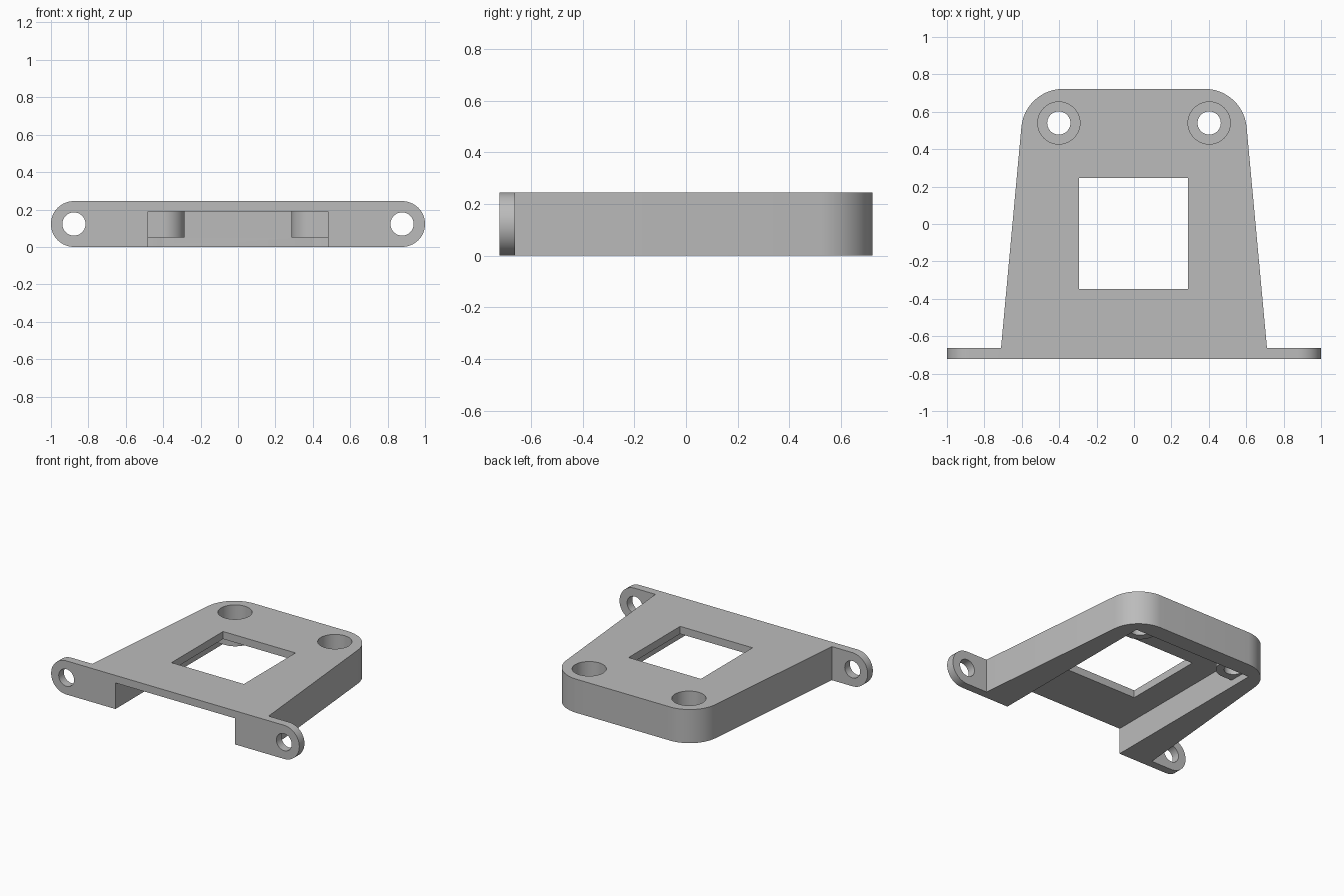
import bpy, bmesh
from math import sin, cos, pi, radians
from mathutils import Matrix

cube = bpy.data.objects.get("Cube")
if cube:
    bpy.data.objects.remove(cube, do_unlink=True)

H = 0.245          # overall height
FRONT, BACK = -0.7225, 0.7225
EAR_Y = -0.663     # rear face of the mounting flange
CEIL = 0.19        # underside of the top plate

grey = bpy.data.materials.new("plain grey")
grey.use_nodes = True
grey.diffuse_color = (0.5, 0.5, 0.5, 1)
grey.node_tree.nodes["Principled BSDF"].inputs["Base Color"].default_value = (0.5, 0.5, 0.5, 1)


def arc(cx, cy, r, a0, a1, n=16):
    angles = [radians(a0 + (a1 - a0) * i / n) for i in range(n + 1)]
    return [(cx + r * cos(a), cy + r * sin(a)) for a in angles]


def prism(name, outline, low, high, along_y=False):
    """Extrude a 2D outline along z, or an x-z outline along y."""
    bm = bmesh.new()
    face = bm.faces.new([bm.verts.new((x, y, low)) for x, y in outline])
    ext = bmesh.ops.extrude_face_region(bm, geom=[face])
    verts = [v for v in ext["geom"] if isinstance(v, bmesh.types.BMVert)]
    bmesh.ops.translate(bm, verts=verts, vec=(0, 0, high - low))
    if along_y:
        swap = Matrix(((1, 0, 0, 0), (0, 0, 1, 0), (0, 1, 0, 0), (0, 0, 0, 1)))
        bmesh.ops.transform(bm, matrix=swap, verts=bm.verts)
    bmesh.ops.recalc_face_normals(bm, faces=bm.faces)
    mesh = bpy.data.meshes.new(name)
    bm.to_mesh(mesh)
    bm.free()
    mesh.materials.append(grey)
    obj = bpy.data.objects.new(name, mesh)
    bpy.context.collection.objects.link(obj)
    return obj


def rect(x0, x1, y0, y1):
    return [(x0, y0), (x1, y0), (x1, y1), (x0, y1)]


def circle(x, y, r, n=48):
    return arc(x, y, r, 0, 360, n)[:-1]


def combine(target, tool, operation):
    mod = target.modifiers.new(operation, "BOOLEAN")
    mod.operation, mod.solver, mod.object = operation, "EXACT", tool
    bpy.context.view_layer.objects.active = target
    bpy.ops.object.modifier_apply(modifier=mod.name)
    bpy.data.objects.remove(tool, do_unlink=True)


# Tapered body with rounded rear corners
right_half = [(0.717, FRONT), (0.711, EAR_Y)] + arc(0.378, 0.4975, 0.225, 6, 90)
outline = right_half + [(-x, y) for x, y in reversed(right_half)]
bracket = prism("mounting_bracket", outline, 0, H)

# Front flange with round ears
r = H / 2
flange = arc(1 - r, r, r, -90, 90, 24) + arc(r - 1, r, r, 90, 270, 24)
combine(bracket, prism("flange", flange, FRONT, EAR_Y, True), "UNION")

# Hollow underside, open at the front, and the square window
combine(bracket, prism("cavity", rect(-0.482, 0.482, -1, 0.6), -0.1, CEIL), "DIFFERENCE")
combine(bracket, prism("window", rect(-0.293, 0.29, -0.347, 0.247), 0.1, 0.4), "DIFFERENCE")

for side in (-1, 1):
    # Rounded screw boss filling the rear cavity corner
    boss = [(0.5, 0.63), (0.285, 0.63)] + arc(0.4, 0.54, 0.115, 180, 270) + [(0.5, 0.425)]
    boss = [(side * x, y) for x, y in boss]
    combine(bracket, prism("boss", boss, 0.05, CEIL + 0.02), "UNION")
    # Counterbored vertical screw hole
    combine(bracket, prism("counterbore", circle(side * 0.402, 0.54, 0.113), 0.12, 0.4), "DIFFERENCE")
    combine(bracket, prism("screw_hole", circle(side * 0.402, 0.54, 0.062), -0.1, 0.3), "DIFFERENCE")
    # Ear hole
    combine(bracket, prism("ear_hole", circle(side * 0.877, r, 0.062), -0.9, -0.5, True), "DIFFERENCE")

bpy.ops.object.select_all(action="DESELECT")
bracket.select_set(True)
bpy.context.view_layer.objects.active = bracket
bpy.ops.object.shade_smooth_by_angle(angle=radians(30))
